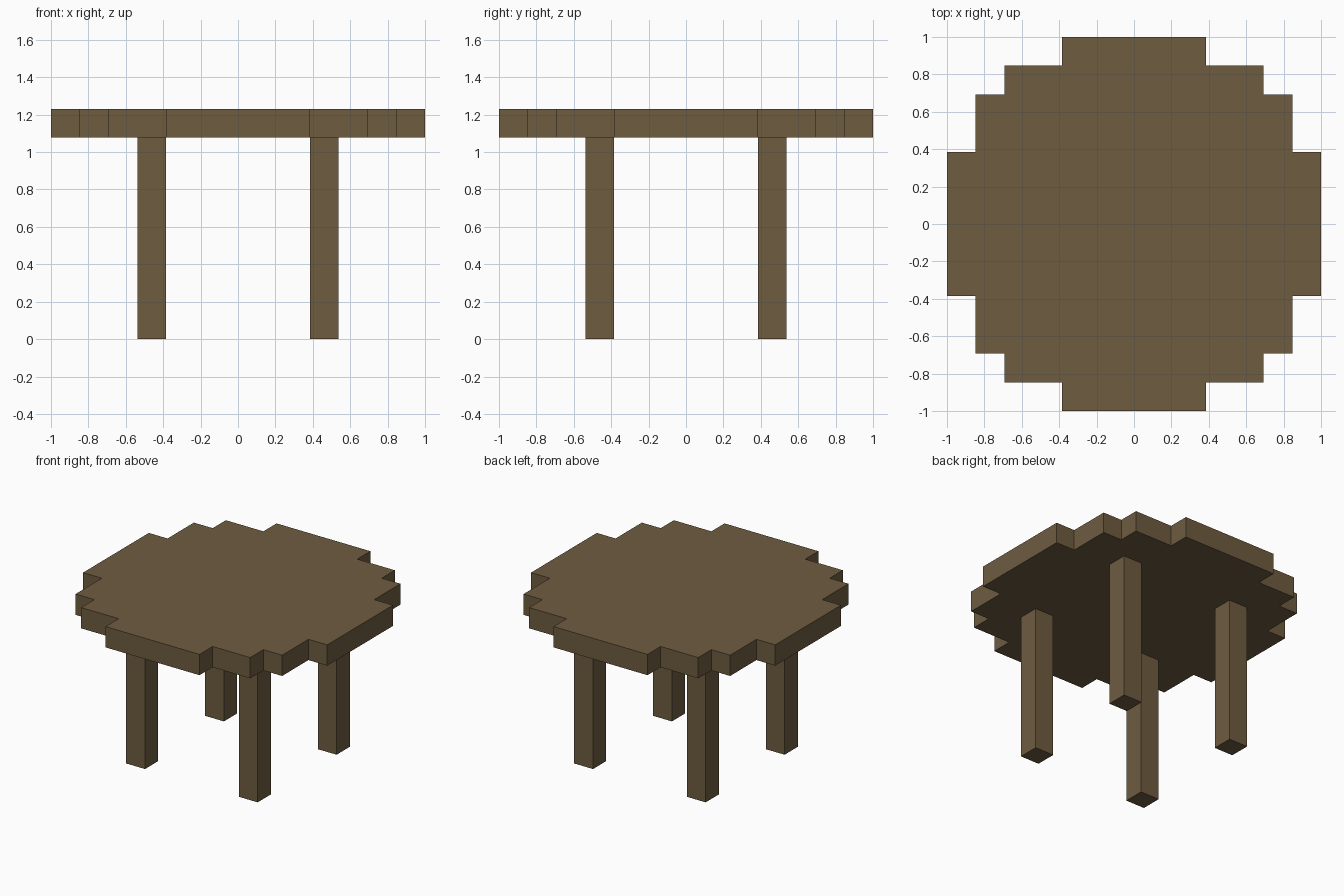
import bpy, bmesh

if "Cube" in bpy.data.objects:
    bpy.data.objects.remove(bpy.data.objects["Cube"])

U = 2 / 13  # one block: the table is 13 blocks wide

wood = bpy.data.materials.new("brown wood")
wood.diffuse_color = (0.156, 0.107, 0.053, 1)
wood.use_nodes = True
wood.node_tree.nodes["Principled BSDF"].inputs["Base Color"].default_value = wood.diffuse_color


def prism(name, outline, z0, z1):
    """Extrude a counter-clockwise outline (in blocks) from z0 to z1."""
    bm = bmesh.new()
    base = bm.faces.new([bm.verts.new((x * U, y * U, z0 * U)) for x, y in outline])
    top = bmesh.ops.extrude_face_region(bm, geom=[base], use_keep_orig=True)["geom"]
    bmesh.ops.translate(bm, vec=(0, 0, (z1 - z0) * U),
                        verts=[v for v in top if isinstance(v, bmesh.types.BMVert)])
    bmesh.ops.recalc_face_normals(bm, faces=bm.faces)
    mesh = bpy.data.meshes.new(name)
    bm.to_mesh(mesh)
    bm.free()
    mesh.materials.append(wood)
    obj = bpy.data.objects.new(name, mesh)
    bpy.context.collection.objects.link(obj)
    return obj


# Stepped round table top: one quarter of the outline, turned four times
quarter = [(6.5, 2.5), (5.5, 2.5), (5.5, 4.5), (4.5, 4.5), (4.5, 5.5), (2.5, 5.5), (2.5, 6.5)]
outline = []
for _ in range(4):
    outline += quarter
    quarter = [(-y, x) for x, y in quarter]
prism("table_top", outline, 7, 8)

# Four square legs
for sy, side in ((-1, "front"), (1, "back")):
    for sx, hand in ((-1, "left"), (1, "right")):
        cx, cy = 3 * sx, 3 * sy
        square = [(cx + a, cy + b) for a, b in ((-.5, -.5), (.5, -.5), (.5, .5), (-.5, .5))]
        prism(f"{side}_{hand}_leg", square, 0, 7)
